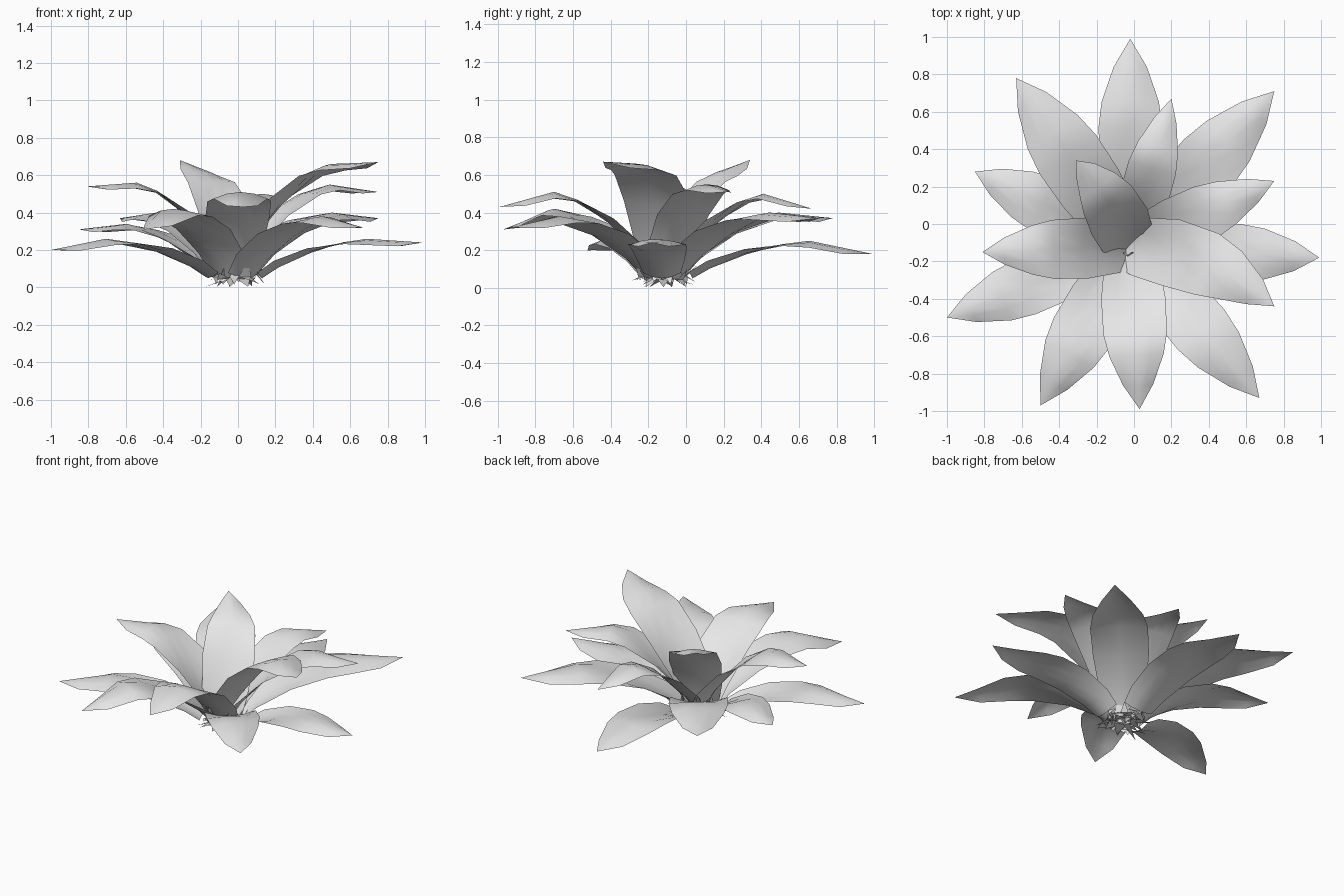
import bpy, bmesh, math, random
from mathutils import Vector

cube = bpy.data.objects.get("Cube")
if cube:
    bpy.data.objects.remove(cube, do_unlink=True)

material = bpy.data.materials.new("pale_grey")
material.use_nodes = True
grey = (0.8, 0.8, 0.8, 1)
material.diffuse_color = grey
material.node_tree.nodes["Principled BSDF"].inputs["Base Color"].default_value = grey

CENTRE = Vector((-0.02, -0.12, 0))
BASE_HEIGHT = 0.05
UP = Vector((0, 0, 1))

# Shared leaf shape: distance along, share of the rise, cupping (negative is domed)
STATIONS = [(0, 0, 0.35), (0.1, 0.27, 0.32), (0.3, 0.64, 0.18), (0.5, 0.91, -0.06),
            (0.65, 1, -0.24), (0.85, 1, -0.36), (1, 1, 0)]
ACROSS = (-1, -0.5, 0, 0.5, 1)


def finish(name, bm):
    """Turn the bmesh into a thin, smooth shaded object."""
    bmesh.ops.solidify(bm, geom=bm.faces[:], thickness=0.006)
    bmesh.ops.recalc_face_normals(bm, faces=bm.faces[:])
    mesh = bpy.data.meshes.new(name)
    bm.to_mesh(mesh)
    bm.free()
    mesh.materials.append(material)
    obj = bpy.data.objects.new(name, mesh)
    bpy.context.collection.objects.link(obj)
    bpy.ops.object.select_all(action="DESELECT")
    obj.select_set(True)
    bpy.context.view_layer.objects.active = obj
    bpy.ops.object.shade_smooth_by_angle(angle=math.radians(50))


def outline(t):
    """Share of the full width at a share of the leaf's length."""
    if t < 0.5:
        return 0.65 + 0.35 * math.sin(math.pi * t) ** 0.8
    return max(math.cos(math.pi * (t - 0.5)), 0) ** 0.8


def add_leaf(name, x, y, tip_height, peak, width, bow=0):
    """Arching leaf, cupped at the crown and domed towards a pointed tip."""
    tip = Vector((x, y, 0))
    heading = (tip - CENTRE).normalized()
    side = UP.cross(heading)
    start = CENTRE + heading * (0.26 - 0.42 * peak)
    spine = []
    for along, rise, _ in STATIONS:
        height = BASE_HEIGHT + rise * (peak - BASE_HEIGHT)
        if along > 0.65:
            height += (tip_height - peak) * (along - 0.65) / 0.35
        spine.append(start.lerp(tip, along) + UP * height
                     + side * bow * math.sin(math.pi * along))
    lengths = [0]
    for a, b in zip(spine, spine[1:]):
        lengths.append(lengths[-1] + (b - a).length)

    bm = bmesh.new()
    rows = []
    last = len(spine) - 1
    for i, point in enumerate(spine):
        tangent = (spine[min(i + 1, last)] - spine[max(i - 1, 0)]).normalized()
        across = UP.cross(tangent).normalized()
        normal = tangent.cross(across)
        half = width / 2 * outline(lengths[i] / lengths[-1])
        cup = STATIONS[i][2]
        if i == last:
            rows.append([bm.verts.new(point)])
        else:
            rows.append([bm.verts.new(point + across * half * u + normal * half * cup * u * u)
                         for u in ACROSS])
    for low, high in zip(rows, rows[1:]):
        for k in range(len(ACROSS) - 1):
            if len(high) == 1:
                bm.faces.new((low[k + 1], low[k], high[0]))
            else:
                bm.faces.new((low[k + 1], low[k], high[k], high[k + 1]))
    finish(name, bm)


# Bottom ring of spreading leaves
add_leaf("low_leaf_back", -0.02, 0.99, 0.18, 0.25, 0.34)
add_leaf("low_leaf_left", 0.99, -0.18, 0.24, 0.26, 0.31)
add_leaf("low_leaf_right", -1, -0.5, 0.2, 0.26, 0.31)

# Middle ring
add_leaf("middle_leaf_back_left", 0.75, 0.71, 0.37, 0.4, 0.36)
add_leaf("middle_leaf_back_right", -0.63, 0.78, 0.37, 0.4, 0.37)
add_leaf("middle_leaf_right", -0.85, 0.28, 0.31, 0.34, 0.31)
add_leaf("middle_leaf_front_left", 0.67, -0.93, 0.32, 0.38, 0.33)
add_leaf("middle_leaf_front_right", -0.5, -0.97, 0.31, 0.42, 0.34)

# Upper ring
add_leaf("upper_leaf_front", 0.03, -0.99, 0.43, 0.51, 0.35)
add_leaf("upper_leaf_right", -0.81, -0.15, 0.54, 0.56, 0.33)
add_leaf("upper_leaf_left", 0.75, 0.23, 0.51, 0.55, 0.31)
add_leaf("upper_leaf_back", 0.2, 0.67, 0.42, 0.5, 0.27)

# Tall inner leaves
add_leaf("inner_leaf_left", 0.75, -0.44, 0.67, 0.66, 0.37, 0.07)
add_leaf("inner_leaf_back", -0.31, 0.34, 0.68, 0.62, 0.33, -0.03)

# Ragged dry scales under the crown
random.seed(4)
scales = bmesh.new()
count = 28
for n in range(count):
    angle = math.tau * n / count
    outward = Vector((math.cos(angle), math.sin(angle), 0))
    sideways = UP.cross(outward)
    root = CENTRE + outward * random.uniform(0.03, 0.13) + UP * random.uniform(0.04, 0.08)
    foot = CENTRE + outward * random.uniform(0.1, 0.19) + UP * (0.012 * (n % 4) + 0.004)
    top = root + outward * random.uniform(-0.03, 0.08) + UP * random.uniform(0.01, 0.1)
    spread = sideways * random.uniform(0.02, 0.045)
    a, b, c, d = (scales.verts.new(p) for p in (foot, root + spread, top, root - spread))
    scales.faces.new((a, b, d))
    scales.faces.new((b, c, d))
finish("dry_scales", scales)
